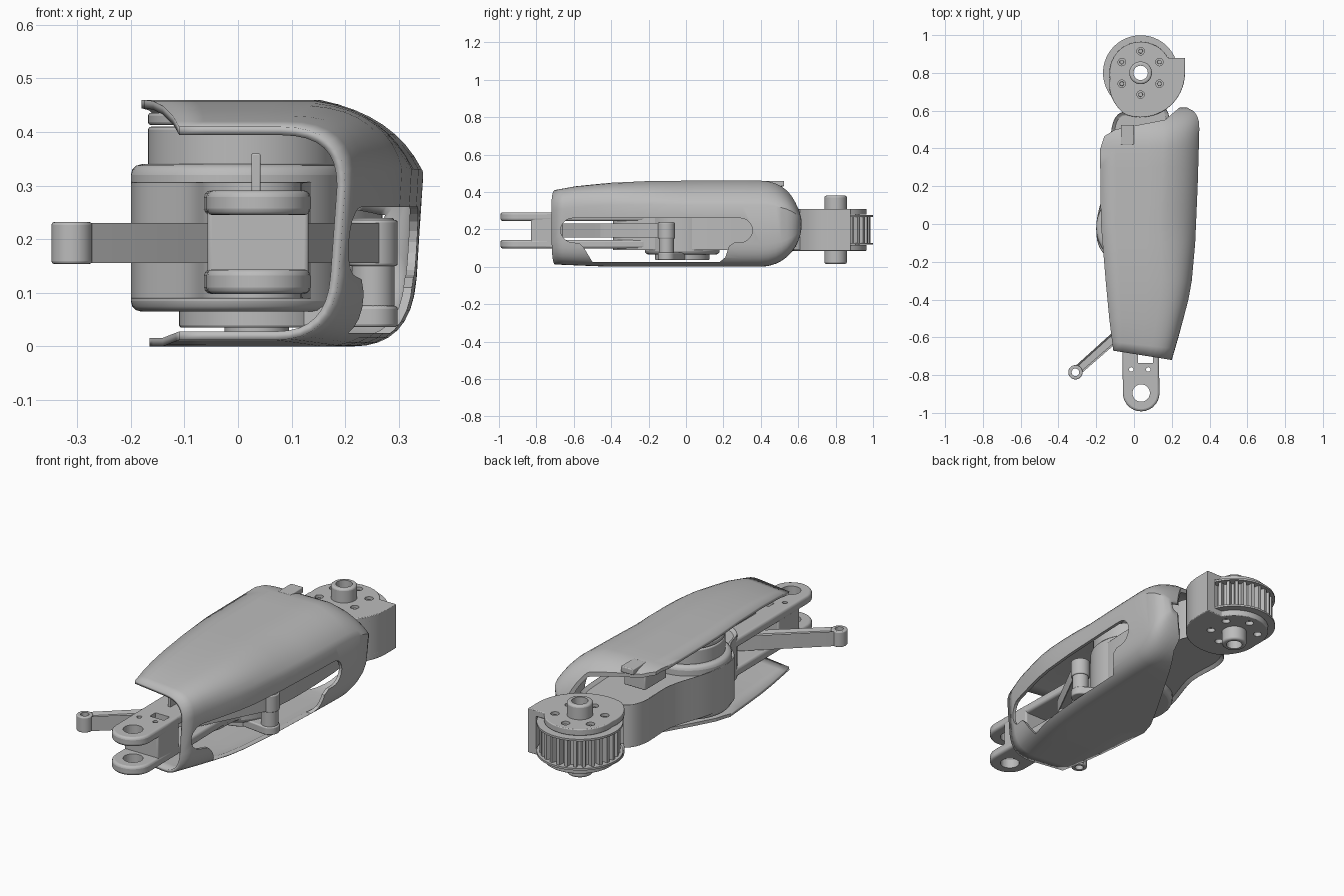
import bpy, bmesh, math
from mathutils import Vector

if "Cube" in bpy.data.objects:
    bpy.data.objects.remove(bpy.data.objects["Cube"], do_unlink=True)

SHADE = (0.5, 0.5, 0.5, 1)
grey = bpy.data.materials.new("satin_grey")
grey.use_nodes = True
grey.diffuse_color = SHADE
grey.node_tree.nodes["Principled BSDF"].inputs["Base Color"].default_value = SHADE
HUB = (0.035, 0.8)
MOTOR = (0.01, -0.02)
TAU = math.tau


def finish(name, bm, bevel=0.0):
    bmesh.ops.recalc_face_normals(bm, faces=bm.faces)
    me = bpy.data.meshes.new(name)
    bm.to_mesh(me)
    bm.free()
    ob = bpy.data.objects.new(name, me)
    bpy.context.collection.objects.link(ob)
    me.materials.append(grey)
    if bevel:
        m = ob.modifiers.new("edge", "BEVEL")
        m.width, m.segments, m.limit_method, m.angle_limit = bevel, 3, "ANGLE", 0.7
    return ob


def prism(name, outline, z0, z1, bevel=0.0, groove=0.0):
    """Extrude an outline upward; groove sinks an inset panel in both ends."""
    bm = bmesh.new()
    base = bm.faces.new([bm.verts.new((x, y, z0)) for x, y in outline])
    ext = bmesh.ops.extrude_face_region(bm, geom=[base], use_keep_orig=True)["geom"]
    top = [f for f in ext if isinstance(f, bmesh.types.BMFace)][0]
    bmesh.ops.translate(bm, vec=(0, 0, z1 - z0), verts=top.verts[:])
    bmesh.ops.recalc_face_normals(bm, faces=bm.faces)
    if groove:
        bmesh.ops.inset_individual(bm, faces=[base, top], thickness=groove)
        for f, s in ((base, 1), (top, -1)):
            bmesh.ops.translate(bm, vec=(0, 0, s * 0.015), verts=f.verts[:])
    return finish(name, bm, bevel)


def circle(c, r, n=48):
    return [(c[0] + r * math.cos(TAU * i / n), c[1] + r * math.sin(TAU * i / n)) for i in range(n)]


def rect(x0, x1, y0, y1):
    return [(x0, y0), (x1, y0), (x1, y1), (x0, y1)]


def capsule(a, ra, b, rb, n=14):
    """Two round ends joined by tangent sides."""
    d = Vector(b) - Vector(a)
    ang = math.atan2(d.y, d.x)
    t = math.acos((ra - rb) / d.length)
    pts = []
    for c, r, s, e in ((b, rb, -t, t), (a, ra, t, TAU - t)):
        for i in range(n + 1):
            w = ang + s + (e - s) * i / n
            pts.append((c[0] + r * math.cos(w), c[1] + r * math.sin(w)))
    return pts


def smooth_loop(p, n=5):
    """Closed Catmull-Rom curve through a few points."""
    out = []
    for i in range(len(p)):
        a, b, c, d = (Vector(p[(i + k) % len(p)]) for k in (-1, 0, 1, 2))
        for k in range(n):
            t = k / n
            v = b + 0.5 * t * (c - a + t * (2 * a - 5 * b + 4 * c - d + t * (3 * (b - c) + d - a)))
            out.append((v.x, v.y))
    return out


def cut(targets, cutter):
    cutter.hide_render = True
    cutter.hide_set(True)
    for ob in targets:
        m = ob.modifiers.new("cut", "BOOLEAN")
        m.operation, m.object, m.solver = "DIFFERENCE", cutter, "EXACT"


def lerp(table, y):
    for (a, va), (b, vb) in zip(table, table[1:]):
        if y <= b:
            return va + (vb - va) * max(0, (y - a) / (b - a))
    return table[-1][1]


# Outer shell: C-shaped sections lofted from front to back
RIGHT = [(-.72, .2), (-.6, .235), (-.5, .262), (-.4, .288), (-.3, .306), (-.1, .324), (.2, .337),
         (.5, .346), (.54, .344), (.565, .337), (.585, .326), (.6, .311), (.617, .28)]
LEFT = [(-.72, -.11), (-.3, -.15), (0, -.175), (.4, -.18)]
TOP = [(-.72, .41), (-.6, .43), (-.4, .449), (-.2, .458), (0, .46)]
rows = [-.72, -.66, -.6, -.5, -.4, -.3, -.2, -.1, 0, .1, .2, .3, .4, .44, .48, .51, .54, .565, .585, .6, .61, .617]
bm = bmesh.new()
grid = []
for y in rows:
    xr, xl, zt = lerp(RIGHT, y), lerp(LEFT, y), lerp(TOP, y)
    zb = lerp([(-.72, .012), (-.4, 0)], y)
    cw = lerp([(-.72, .12), (0, .19)], y)
    ch = lerp([(-.72, .11), (0, .13)], y)
    flat = lerp([(-.6, 0), (0, 1)], y)
    sec = [(xl + (xr - cw - xl) * i / 4, zt) for i in range(4)]
    for (x0, z0), (x1, z1), (cx, cz) in (
            ((xr - cw, zt), (xr, zt - ch), (xr - .05 * flat, zt - .028 * flat)),
            ((xr - .012, zb + .12), (xr - .13, zb), (xr - .02, zb))):
        for i in range(9):
            t = i / 8
            sec.append(((1 - t) ** 2 * x0 + 2 * t * (1 - t) * cx + t * t * x1,
                        (1 - t) ** 2 * z0 + 2 * t * (1 - t) * cz + t * t * z1))
    sec += [(xr - .13 + (xl - xr + .13) * i / 4, zb) for i in range(1, 5)]
    k = math.sqrt(1 - max(0, (y - .4) / .22) ** 2)
    skew = .16 * max(0, 1 - (y + .72) / .2)
    grid.append([bm.verts.new((x, y + skew * (xr - x), .23 + (z - .23) * k)) for x, z in sec])
for r0, r1 in zip(grid, grid[1:]):
    for j in range(len(r0) - 1):
        bm.faces.new((r0[j], r0[j + 1], r1[j + 1], r1[j]))
shell = finish("outer_shell", bm)
if shell.data.polygons[0].normal.z < 0:
    shell.data.flip_normals()
solid = shell.modifiers.new("wall", "SOLIDIFY")
solid.thickness, solid.offset = 0.016, -1

# Side window: long rounded slot that drops down to the floor plate
window = [(-.5, .025), (.18, .025), (.21, .05), (.23, .11), (.26, .13)]
window += [(.29 + .065 * math.cos(a), .195 + .065 * math.sin(a)) for a in [math.pi * (i / 10 - .5) for i in range(11)]]
window += [(-.605 - .065 * math.cos(a), .195 - .065 * math.sin(a)) for a in [math.pi * (i / 10 - .5) for i in range(11)]]
window += [(-.57, .125), (-.545, .1)]
bm = bmesh.new()
face = bm.faces.new([bm.verts.new((.13, y, z)) for y, z in window])
ext = bmesh.ops.extrude_face_region(bm, geom=[face], use_keep_orig=True)["geom"]
bmesh.ops.translate(bm, vec=(.4, 0, 0), verts=[v for v in ext if isinstance(v, bmesh.types.BMVert)])
cut([shell], finish("window_cutter", bm))

# Rear opening of the shell, and the floor trimmed back along a slant
rear = [(-.3, .38), (-.178, .4), (-.157, .465), (-.1, .5), (.165, .552), (.245, .62), (.25, .8), (-.3, .8)]
cut([shell], prism("rear_cutter", rear, -.2, .7))
floor = [(-.3, -.15), (-.168, -.13), (-.14, -.04), (-.08, .07), (.19, .53), (.21, .8), (-.3, .8)]
cut([shell], prism("floor_cutter", floor, -.2, .2))
prism("shell_clip", rect(-.07, 0, .42, .525), .43, .459, .004)
prism("clip_box", rect(-.1, .02, .3, .47), .34, .42, .006)

# Inner link frame with the front fork
FORK = (.038, -.895)
fork_parts = []
for side, z in (("lower", .098), ("upper", .245)):
    fork_parts.append(prism(side + "_fork_plate", capsule(FORK, .097, (.03, -.25), .094), z, z + .046, .012))
web = prism("fork_web", rect(-.057, .132, -.83, -.66), .1, .289, .008)
cut(fork_parts, prism("fork_hole_cutter", circle(FORK, .046), 0, .5))
cut(fork_parts + [web], prism("slot_cutter", rect(.02, .1, -.735, -.69), 0, .5))
for x in (-.015, .075):
    cut(fork_parts + [web], prism("pin_hole_cutter", circle((x, -.77), .012, 16), 0, .5))
prism("frame_rib", rect(.025, .042, -.6, -.2), .28, .36, .003)
housing = [(-.2, -.02), (-.18, .1), (-.12, .3), (-.12, .5), (-.07, .59), (.05, .585), (.17, .61), (.2, .4), (.2, .1),
           (.17, -.08), (.125, -.2), (.11, -.34), (.03, -.39), (-.05, -.34), (-.09, -.23), (-.18, -.13)]
prism("frame_housing", smooth_loop(housing), .088, .308, .004, .018)
prism("frame_drum", circle((0, -.02), .2, 64), .065, .34, .02)

# Motor above and crank below
prism("motor_lower_ring", circle(MOTOR, .178, 64), .335, .41, .006)
prism("motor_cap", circle(MOTOR, .178, 64), .413, .436, .006)
prism("crank_disc", circle((.035, -.02), .145), .035, .08, .005)
PIN = (.252, -.105)
prism("crank_arm", capsule(MOTOR, .1, PIN, .046), .036, .076, .006)
prism("crank_pin", circle(PIN, .04, 32), .05, .24, .006)

# Bent push rod reaching out through the open side
END, BEND = (-.31, -.785), (.08, -.44)
rods = [prism("rod_outer", capsule(END, .025, BEND, .03), .156, .23, 0, .009),
        prism("rod_inner", capsule(BEND, .03, PIN, .03), .156, .23, 0, .009),
        prism("rod_eye", circle(END, .038, 32), .154, .232, .005)]
prism("rod_knuckle", circle(PIN, .046, 32), .15, .236, .005)
cut([rods[0], rods[2]], prism("rod_eye_cutter", circle(END, .02, 24), 0, .5))

# Toothed pulley
teeth = []
for i in range(28):
    for f, r in ((0, .186), (.36, .186), (.5, .158), (.86, .158)):
        a = TAU * (i + f) / 28
        teeth.append((HUB[0] + r * math.cos(a), HUB[1] + r * math.sin(a)))
bored = [prism("toothed_pulley", teeth, .125, .27)]
for side, z in (("lower", .118), ("upper", .266)):
    bored.append(prism(side + "_pulley_flange", circle(HUB, .199, 64), z, z + .01))


# Pulley housing: round caps with a square corner, and a curved guard
def cap_radius(deg):
    if deg < 19:
        return .235 / math.cos(math.radians(deg))
    if deg < 29:
        return .08 / math.sin(math.radians(deg))
    return lerp([(29, .165), (190, .165), (250, .235), (360, .235)], deg)


def polar(deg, r):
    a = math.radians(deg)
    return (HUB[0] + r * math.cos(a), HUB[1] + r * math.sin(a))


cap = [polar(a, cap_radius(a)) for a in [0, 8, 18.8] + list(range(29, 360, 6))]
caps = [prism("lower_pulley_cap", cap, .085, .117, .004), prism("upper_pulley_cap", cap, .278, .31, .004)]
guard = [polar(a, cap_radius(a % 360)) for a in list(range(-120, 18, 6)) + [18.8, 22.9]]
guard += [polar(a, .204) for a in range(22, -121, -6)]
prism("pulley_guard", guard, .088, .307)
for i in range(6):
    spot = polar(30 + 60 * i, .115)
    cut(caps, prism("bolt_hole_cutter", circle(spot, .02, 20), 0, .5))
    prism("bolt", circle(spot, .012, 12), .1, .3, .002)

# Hollow hub axle
bored += caps + [prism("hub_axle", circle(HUB, .06), .015, .38, .01)]
cut(bored, prism("bore_cutter", circle(HUB, .038, 40), -.1, .6))

# Smooth shading with sharp edges kept
bpy.ops.object.select_all(action="DESELECT")
for ob in bpy.context.scene.objects:
    if ob.type == "MESH" and not ob.hide_render:
        ob.select_set(True)
        bpy.context.view_layer.objects.active = ob
bpy.ops.object.shade_smooth_by_angle(angle=math.radians(35))
